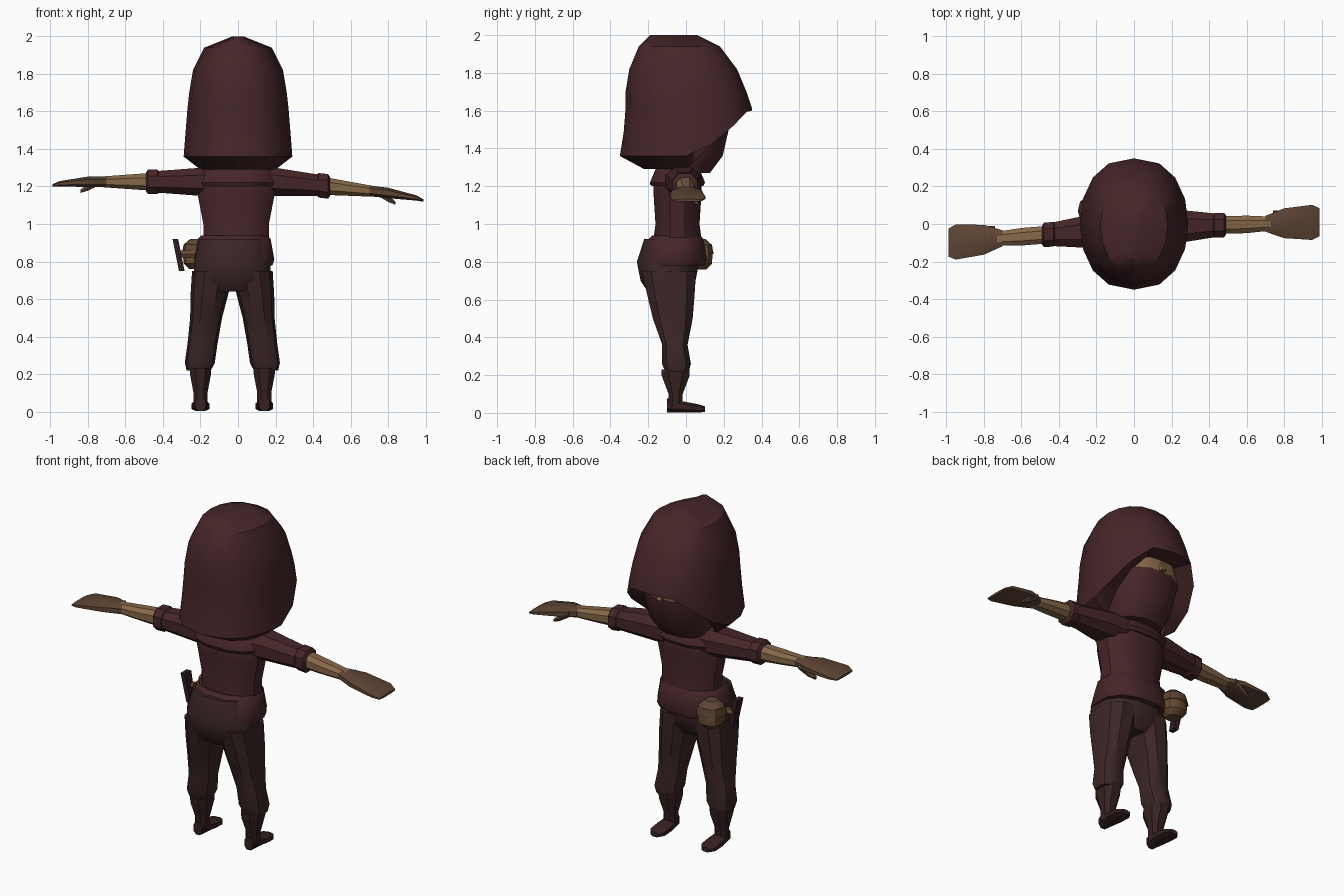
import bpy, bmesh, math

cube = bpy.data.objects.get("Cube")
if cube:
    bpy.data.objects.remove(cube, do_unlink=True)


def material(name, *rgb):
    linear = [((c / 255 + 0.055) / 1.055) ** 2.4 for c in rgb] + [1]
    mat = bpy.data.materials.new(name)
    mat.use_nodes = True
    mat.diffuse_color = linear
    mat.node_tree.nodes["Principled BSDF"].inputs["Base Color"].default_value = linear
    return mat


CLOTH = material("dark red cloth", 70, 37, 40)
TROUSER = material("dark brown trousers", 60, 38, 38)
BOOT = material("boot leather", 54, 33, 33)
TAN = material("tan wrap", 134, 104, 72)
GLOVE = material("brown glove", 94, 69, 52)
POUCH = material("pouch leather", 104, 76, 48)
SHEATH = material("dark sheath", 48, 30, 33)


def signed_power(value, exponent):
    return math.copysign(abs(value) ** exponent, value)


def finish(name, bm, materials):
    bmesh.ops.recalc_face_normals(bm, faces=bm.faces)
    mesh = bpy.data.meshes.new(name)
    bm.to_mesh(mesh)
    bm.free()
    part = bpy.data.objects.new(name, mesh)
    bpy.context.collection.objects.link(part)
    for mat in materials:
        mesh.materials.append(mat)
    bpy.ops.object.select_all(action="DESELECT")
    part.select_set(True)
    bpy.context.view_layer.objects.active = part
    bpy.ops.object.shade_smooth_by_angle(angle=math.radians(35))


def bridge(bm, rings):
    for lower, upper in zip(rings, rings[1:]):
        count = len(lower)
        for i in range(count):
            j = (i + 1) % count
            bm.faces.new((lower[i], lower[j], upper[j], upper[i]))


def loft(name, axis, mat, centre, sections, sides=10, accent=None, accent_rule=None):
    """Join rings (position, radius, other radius) along an axis; centre(position) steers them."""
    bm = bmesh.new()
    rings = []
    for pos, radius, *other in sections:
        mid_a, mid_b = centre(pos)
        ring = []
        for i in range(sides):
            angle = math.tau * (i + 0.5) / sides
            a = mid_a + radius * signed_power(math.sin(angle), 0.85)
            b = mid_b + (other or [radius])[0] * signed_power(math.cos(angle), 0.85)
            place = {"x": (pos, a, b), "y": (a, pos, b), "z": (a, b, pos)}[axis]
            ring.append(bm.verts.new(place))
        rings.append(ring)
    bridge(bm, rings)
    bm.faces.new(rings[0])
    bm.faces.new(rings[-1])
    materials = [mat]
    if accent:
        materials.append(accent)
        bmesh.ops.recalc_face_normals(bm, faces=bm.faces)
        for face in bm.faces:
            face.material_index = int(accent_rule(face))
    finish(name, bm, materials)


def fixed(a, b):
    return lambda pos: (a, b)


# Hood: crown rings, an uneven rim open over the face, a turned-in underside
def build_hood():
    bm = bmesh.new()
    sides = 16

    def ring(width, back, front, height):
        verts = []
        for i in range(sides):
            angle = math.tau * i / sides
            cosine = math.cos(angle)
            depth = front if cosine > 0 else back
            verts.append(bm.verts.new((width * signed_power(math.sin(angle), 0.8),
                                       depth * cosine, height(cosine))))
        return verts

    def rim(cosine):
        return 1.36 + 0.24 * min(1, 1.1 * max(0, cosine) ** 1.5)

    def tucked(cosine):
        return rim(cosine) - (0.07 if cosine < 0.3 else 0)

    rings = [ring(0.03, 0.19, 0.06, lambda c: 2),
             ring(0.18, 0.25, 0.18, lambda c: 1.94),
             ring(0.24, 0.3, 0.27, lambda c: 1.82),
             ring(0.26, 0.32, 0.32, lambda c: 1.7),
             ring(0.27, 0.32, 0.35, lambda c: 1.61),
             ring(0.28, 0.33, 0.35, lambda c: (1.61 + rim(c)) / 2),
             ring(0.29, 0.35, 0.35, rim),
             ring(0.2, 0.22, 0.22, tucked)]
    bridge(bm, rings)
    bm.faces.new(rings[0])
    finish("hood", bm, [CLOTH])


build_hood()


# Masked head with a bare strip at the eyes
def is_eye_strip(face):
    return 1.53 < face.calc_center_median().z < 1.61 and face.normal.y > 0.4


loft("masked_head", "z", CLOTH, fixed(0, 0),
     [(1.27, 0.15, 0.13), (1.36, 0.19, 0.2), (1.53, 0.22, 0.24),
      (1.61, 0.22, 0.24), (1.7, 0.2)],
     sides=12, accent=TAN, accent_rule=is_eye_strip)
loft("nose", "z", TAN, fixed(0, 0.23), [(1.53, 0.02, 0.04), (1.58, 0.01, 0.02)], sides=4)

# Torso, collar, sash and hips
trunk = fixed(-0.01, -0.045)
loft("torso", "z", CLOTH, trunk,
     [(0.85, 0.18, 0.14), (1, 0.18, 0.12), (1.15, 0.21, 0.13),
      (1.24, 0.21, 0.13), (1.32, 0.12, 0.1)], sides=12)
loft("collar", "z", CLOTH, trunk,
     [(1.2, 0.21, 0.14), (1.22, 0.22, 0.15), (1.29, 0.19, 0.12), (1.32, 0.13, 0.1)], sides=12)
loft("sash", "z", CLOTH, lambda z: (-0.02, 0.1 * z - 0.145),
     [(0.78, 0.21, 0.17), (0.81, 0.22, 0.18), (0.92, 0.2, 0.15), (0.94, 0.18, 0.13)], sides=12)
loft("hips", "z", TROUSER, fixed(-0.03, -0.095),
     [(0.64, 0.13, 0.11), (0.7, 0.21, 0.15), (0.8, 0.21, 0.17), (0.92, 0.18, 0.13)], sides=12)


# Legs mirror about the hip centre and converge upwards
def build_leg(label, side):
    def thigh_line(z):
        return side * (0.21 - 0.14 * z) - 0.03, -0.03 - 0.08 * z

    ankle = side * 0.17 - 0.03
    loft(label + "_trouser_leg", "z", TROUSER, thigh_line,
         [(0.22, 0.065), (0.26, 0.08), (0.36, 0.08, 0.07), (0.5, 0.085, 0.11),
          (0.62, 0.1, 0.13), (0.75, 0.11, 0.15)])
    loft(label + "_boot_shaft", "z", BOOT, fixed(ankle, -0.055),
         [(0.03, 0.04), (0.1, 0.04), (0.2, 0.06, 0.08), (0.23, 0.06, 0.08)], sides=8)
    loft(label + "_boot_foot", "y", BOOT, lambda y: (ankle, 0.03 - 0.1 * y),
         [(-0.1, 0.03, 0.04), (0, 0.05, 0.03), (0.07, 0.05, 0.023), (0.1, 0.03, 0.015)], sides=8)


# Arms share one shape, each with its own droop and sweep
def build_arm(label, side, droop, sweep):
    def arm_line(x):
        reach = abs(x)
        curl = max(0, reach - 0.85) ** 2
        return sweep * reach - 0.02, 1.225 - droop * max(0, reach - 0.26) - curl

    def thumb_line(x):
        y, z = arm_line(x)
        return y + 0.05, z - 0.5 * (abs(x) - 0.74)

    def limb(part, mat, line, sections, sides=8):
        placed = [(side * reach, *radii) for reach, *radii in sections]
        loft(label + part, "x", mat, line, placed, sides)

    limb("_sleeve", CLOTH, arm_line, [(0.1, 0.1, 0.08), (0.2, 0.1, 0.08), (0.45, 0.065, 0.06)])
    limb("_cuff", CLOTH, arm_line, [(0.42, 0.06), (0.43, 0.07), (0.48, 0.07), (0.49, 0.055)])
    limb("_forearm", TAN, arm_line, [(0.47, 0.05), (0.6, 0.05, 0.04), (0.73, 0.04, 0.03)])
    limb("_hand", GLOVE, arm_line,
         [(0.7, 0.045, 0.03), (0.8, 0.085, 0.03), (0.95, 0.1, 0.015), (0.99, 0.08, 0.007)])
    limb("_thumb", GLOVE, thumb_line, [(0.74, 0.02), (0.8, 0.02), (0.84, 0.01)], sides=6)


for label, side, droop, sweep in (("right", -1, 0, -0.08), ("left", 1, 0.11, 0.03)):
    build_leg(label, side)
    build_arm(label, side, droop, sweep)

# Belt pouch with its flap, and a sheathed knife on a strap
pouch_centre = fixed(-0.22, 0.07)
loft("pouch", "z", POUCH, pouch_centre, [(0.76, 0.04), (0.79, 0.07), (0.85, 0.075), (0.9, 0.05)])
loft("pouch_flap", "z", GLOVE, pouch_centre, [(0.84, 0.08), (0.89, 0.07), (0.92, 0.035)])
loft("knife_sheath", "z", SHEATH, lambda z: (-0.15 - 0.2 * z, -0.02),
     [(0.75, 0.02, 0.03), (0.92, 0.02, 0.04)], sides=4)
loft("knife_strap", "x", POUCH, fixed(0, 0.84), [(-0.32, 0.02), (-0.2, 0.02)], sides=6)
